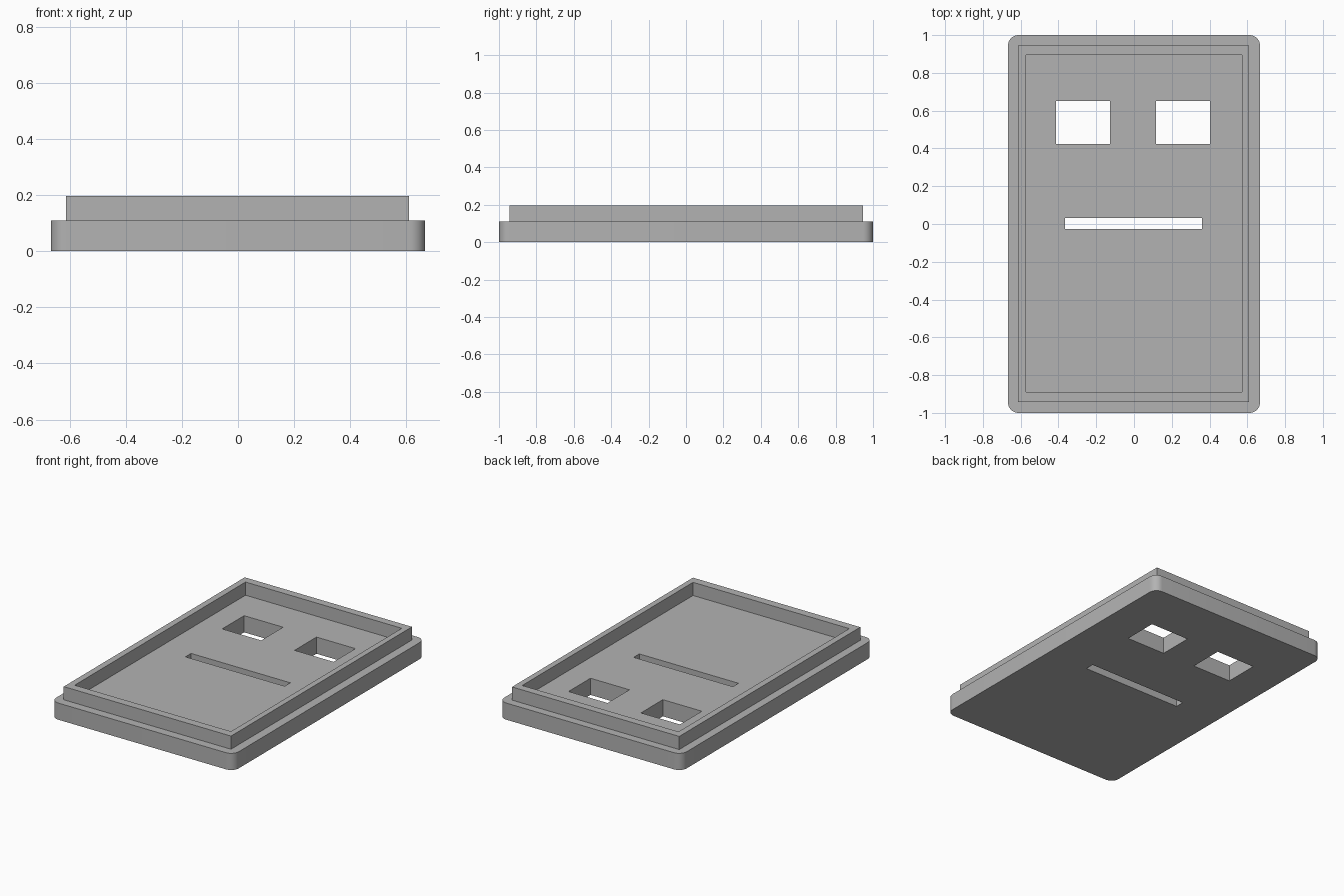
import bpy, bmesh

cube = bpy.data.objects.get("Cube")
if cube:
    bpy.data.objects.remove(cube, do_unlink=True)

grey = bpy.data.materials.new("Plain grey")
grey.use_nodes = True
grey.diffuse_color = (0.45, 0.45, 0.45, 1)
grey.node_tree.nodes["Principled BSDF"].inputs["Base Color"].default_value = grey.diffuse_color


def block(name, x, y, z, radius=0):
    """Box spanning the given (low, high) ranges, optionally with rounded upright edges."""
    bm = bmesh.new()
    bmesh.ops.create_cube(bm, size=1)
    for v in bm.verts:
        v.co = [low if c < 0 else high for c, (low, high) in zip(v.co, (x, y, z))]
    if radius:
        upright = [e for e in bm.edges if abs(e.verts[0].co.z - e.verts[1].co.z) > 0.01]
        bmesh.ops.bevel(bm, geom=upright, offset=radius, segments=8,
                        profile=0.5, affect='EDGES')
    mesh = bpy.data.meshes.new(name)
    bm.to_mesh(mesh)
    bm.free()
    mesh.materials.append(grey)
    obj = bpy.data.objects.new(name, mesh)
    bpy.context.collection.objects.link(obj)
    return obj


def combine(target, tool, operation):
    """Apply a boolean to the target and discard the tool."""
    mod = target.modifiers.new(tool.name, 'BOOLEAN')
    mod.operation = operation
    mod.solver = 'EXACT'
    mod.object = tool
    tool.hide_render = True
    bpy.context.view_layer.objects.active = target
    bpy.ops.object.modifier_apply(modifier=mod.name)
    bpy.data.objects.remove(tool, do_unlink=True)


FLOOR, TOP = 0.11, 0.197
THROUGH = (-0.1, 0.3)

# Base plate with rounded corners
cover = block("cover_plate", (-0.667, 0.667), (-1, 1), (0, FLOOR), radius=0.055)

# Raised lip, hollowed down to the plate
lip = block("lip", (-0.613, 0.609), (-0.943, 0.946), (FLOOR / 2, TOP))
combine(cover, lip, 'UNION')
pocket = block("pocket", (-0.571, 0.571), (-0.889, 0.894), (FLOOR, 0.3))
combine(cover, pocket, 'DIFFERENCE')

# Two windows and a narrow slot cut right through
for name, x, y in (("right_window", (-0.412, -0.127), (0.423, 0.652)),
                   ("left_window", (0.117, 0.402), (0.423, 0.652)),
                   ("slot", (-0.365, 0.36), (-0.027, 0.032))):
    combine(cover, block(name, x, y, THROUGH), 'DIFFERENCE')

# Smooth only the rounded corners
cover.select_set(True)
bpy.context.view_layer.objects.active = cover
bpy.ops.object.shade_smooth_by_angle(angle=0.52)
